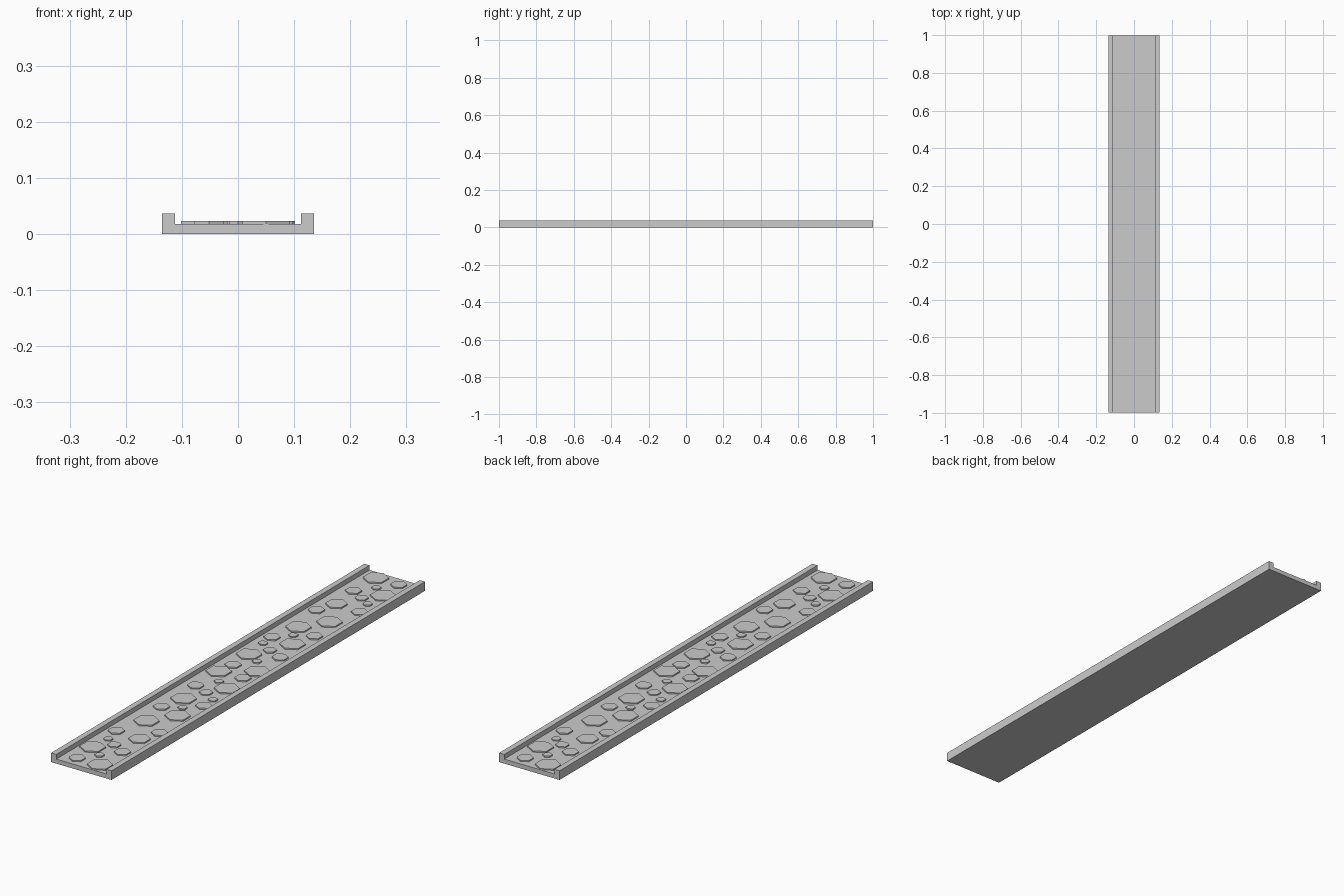
import bpy, bmesh
from math import sin, cos, pi

if "Cube" in bpy.data.objects:
    bpy.data.objects.remove(bpy.data.objects["Cube"])


def make_object(name, bm):
    bmesh.ops.recalc_face_normals(bm, faces=bm.faces)
    mesh = bpy.data.meshes.new(name)
    bm.to_mesh(mesh)
    bm.free()
    ob = bpy.data.objects.new(name, mesh)
    bpy.context.collection.objects.link(ob)
    return ob


def extrude(bm, points, vec):
    face = bm.faces.new([bm.verts.new(p) for p in points])
    ext = bmesh.ops.extrude_face_region(bm, geom=[face], use_keep_orig=True)
    verts = [v for v in ext["geom"] if isinstance(v, bmesh.types.BMVert)]
    bmesh.ops.translate(bm, verts=verts, vec=vec)


# path bed with a raised kerb on each long side
half = [(0.135, 0), (0.135, 0.037), (0.112, 0.037), (0.112, 0.018)]
profile = half + [(-x, z) for x, z in reversed(half)]
bm = bmesh.new()
extrude(bm, [(x, -0.999, z) for x, z in profile], (0, 1.998, 0))
make_object("path_bed", bm)

# hexagonal paving stones: x, y, radius (second half is rotated 180 degrees)
BIG, MID, SMALL, TINY = 0.048, 0.031, 0.025, 0.018
stones = [
    (0.050, -0.951, BIG), (-0.052, -0.951, MID), (-0.060, -0.841, BIG),
    (0.000, -0.883, TINY), (-0.006, -0.780, SMALL), (0.054, -0.814, MID),
    (-0.054, -0.750, TINY), (-0.070, -0.676, MID), (0.040, -0.685, 0.041),
    (-0.029, -0.542, BIG), (0.070, -0.600, MID), (0.039, -0.441, BIG),
    (-0.054, -0.410, MID), (-0.028, -0.307, BIG), (0.014, -0.373, TINY),
    (0.068, -0.315, MID), (0.009, -0.217, SMALL), (0.065, -0.253, TINY),
    (-0.057, -0.188, MID), (0.052, -0.145, BIG), (-0.007, -0.111, TINY),
    (-0.058, -0.040, BIG), (0.048, -0.037, MID),
]
bm = bmesh.new()
for side in (1, -1):
    for x, y, r in stones:
        ring = [(side * x + r * sin(k * pi / 3), side * y + r * cos(k * pi / 3), 0.0175)
                for k in range(6)]
        extrude(bm, ring, (0, 0, 0.0055))
make_object("paving_stones", bm)
